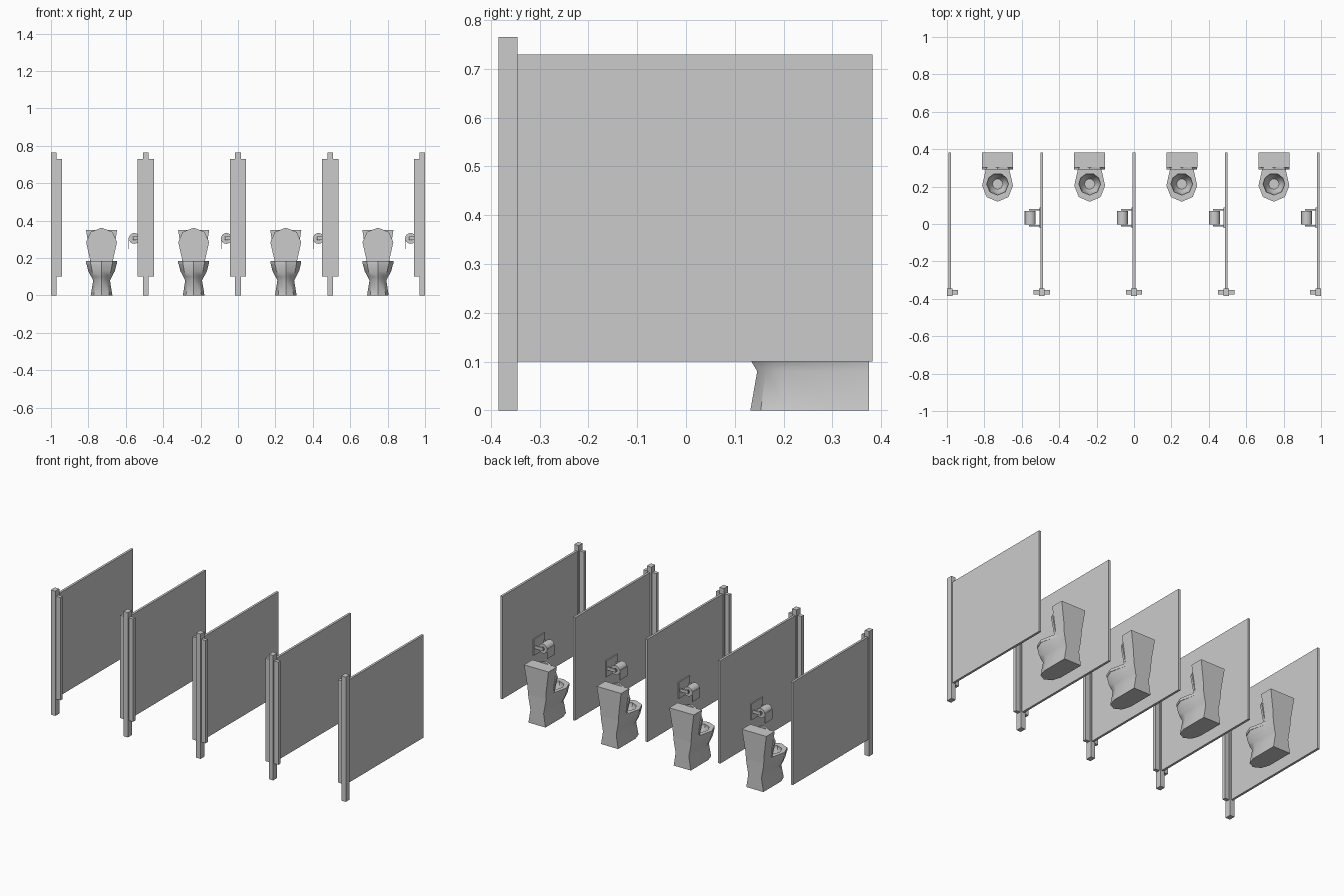
import bpy, bmesh, math

cube = bpy.data.objects.get("Cube")
if cube:
    bpy.data.objects.remove(cube, do_unlink=True)

grey = bpy.data.materials.new("plain grey")
grey.use_nodes = True
COLOUR = (0.6, 0.6, 0.6, 1)
grey.diffuse_color = COLOUR
grey.node_tree.nodes["Principled BSDF"].inputs["Base Color"].default_value = COLOUR


def finish(name, bm, at=(0, 0, 0), smooth=None):
    bmesh.ops.recalc_face_normals(bm, faces=bm.faces)
    mesh = bpy.data.meshes.new(name)
    bm.to_mesh(mesh)
    bm.free()
    mesh.materials.append(grey)
    obj = bpy.data.objects.new(name, mesh)
    obj.location = at
    bpy.context.collection.objects.link(obj)
    if smooth:
        bpy.ops.object.select_all(action='DESELECT')
        obj.select_set(True)
        bpy.context.view_layer.objects.active = obj
        bpy.ops.object.shade_smooth_by_angle(angle=math.radians(smooth))
    return obj


def loft(name, rings, at=(0, 0, 0), caps=True, smooth=None):
    """Skin a list of equal-length point rings; caps close both ends."""
    bm = bmesh.new()
    rows = [[bm.verts.new(p) for p in ring] for ring in rings]
    n = len(rows[0])
    pairs = list(zip(rows, rows[1:]))
    if not caps:
        pairs.append((rows[-1], rows[0]))
    for a, b in pairs:
        for i in range(n):
            j = (i + 1) % n
            bm.faces.new((a[i], a[j], b[j], b[i]))
    if caps:
        bm.faces.new(rows[0])
        bm.faces.new(rows[-1])
    return finish(name, bm, at, smooth)


def box(name, x, y, z, at=(0, 0, 0)):
    rings = [[(x[0], y[0], h), (x[1], y[0], h), (x[1], y[1], h), (x[0], y[1], h)] for h in z]
    return loft(name, rings, at)


def plan(z, half, front, back_half, back=0.375, mid=0.205):
    """Rounded front, straight sides and a flat back."""
    arc = [math.pi * i / 4 for i in range(5)]
    pts = [(half * math.cos(a), mid - (mid - front) * math.sin(a), z) for a in arc]
    neck = min(0.305, back)
    return pts + [(-back_half, neck, z), (-back_half, back, z),
                  (back_half, back, z), (back_half, neck, z)]


def hole(z, r, mid=0.213):
    """Opening with the same point count as plan()."""
    degrees = [0, 45, 90, 135, 180, 215, 250, 290, 325]
    return [(r * math.cos(math.radians(d)), mid - r * math.sin(math.radians(d)), z)
            for d in degrees]


def toilet(x):
    at = (x, 0, 0)
    # pedestal and hollow bowl in one skin
    loft("toilet_bowl", [
        plan(0, 0.058, 0.132, 0.058), plan(0.08, 0.045, 0.146, 0.045),
        plan(0.10, 0.055, 0.134, 0.048), plan(0.13, 0.071, 0.126, 0.054),
        plan(0.165, 0.08, 0.121, 0.06), plan(0.172, 0.08, 0.121, 0.06),
        hole(0.172, 0.058), hole(0.13, 0.047), hole(0.10, 0.028)], at, smooth=40)
    # seat ring
    outer = [plan(z, 0.0825, 0.119, 0.06, 0.306) for z in (0.168, 0.185)]
    inner = [hole(z, 0.058) for z in (0.185, 0.168)]
    loft("toilet_seat", outer + inner, at, caps=False)
    # raised lid, the seat outline turned upright
    lid = plan(0, 0.0825, 0.128, 0.06, 0.306)
    del lid[6:8]
    loft("toilet_lid", [[(px, y, 0.49 - py) for px, py, _ in lid]
                        for y in (0.291, 0.304)], at)
    # tapered cistern
    loft("toilet_tank", [
        [(-w, f, z), (w, f, z), (w, b, z), (-w, b, z)]
        for z, w, f, b in ((0.172, 0.06, 0.305, 0.375), (0.225, 0.064, 0.304, 0.377),
                           (0.35, 0.083, 0.301, 0.382))], at)


def paper_holder(x):
    at = (x, 0.033, 0.305)
    box("holder_plate", (-0.014, -0.006), (-0.054, 0.054), (-0.05, 0.05), at)
    for y in (-0.047, 0.039):
        box("holder_arm", (-0.07, -0.012), (y, y + 0.008), (-0.009, 0.009), at)
    # hollow paper roll along y
    def circle(r, y):
        return [(-0.062 + r * math.cos(math.tau * i / 16), y,
                 r * math.sin(math.tau * i / 16)) for i in range(16)]
    loft("paper_roll", [circle(0.029, -0.036), circle(0.029, 0.036),
                        circle(0.011, 0.036), circle(0.011, -0.036)], at,
         caps=False, smooth=40)
    box("paper_sheet", (-0.092, -0.089), (-0.036, 0.036), (-0.056, 0.004), at)


SPACING = 0.4925
for k in range(-2, 3):
    x = k * SPACING
    at = (x, 0, 0)
    box("partition_panel", (-0.007, 0.007), (-0.35, 0.382), (0.10, 0.73), at)
    box("partition_post", (-0.015, 0.015), (-0.384, -0.346), (0, 0.765), at)
    # door jambs only face into the stalls
    if k > -2:
        box("left_jamb", (-0.044, -0.015), (-0.376, -0.354), (0.10, 0.73), at)
        paper_holder(x)
        toilet(x - 0.237)
    if k < 2:
        box("right_jamb", (0.015, 0.044), (-0.376, -0.354), (0.10, 0.73), at)
